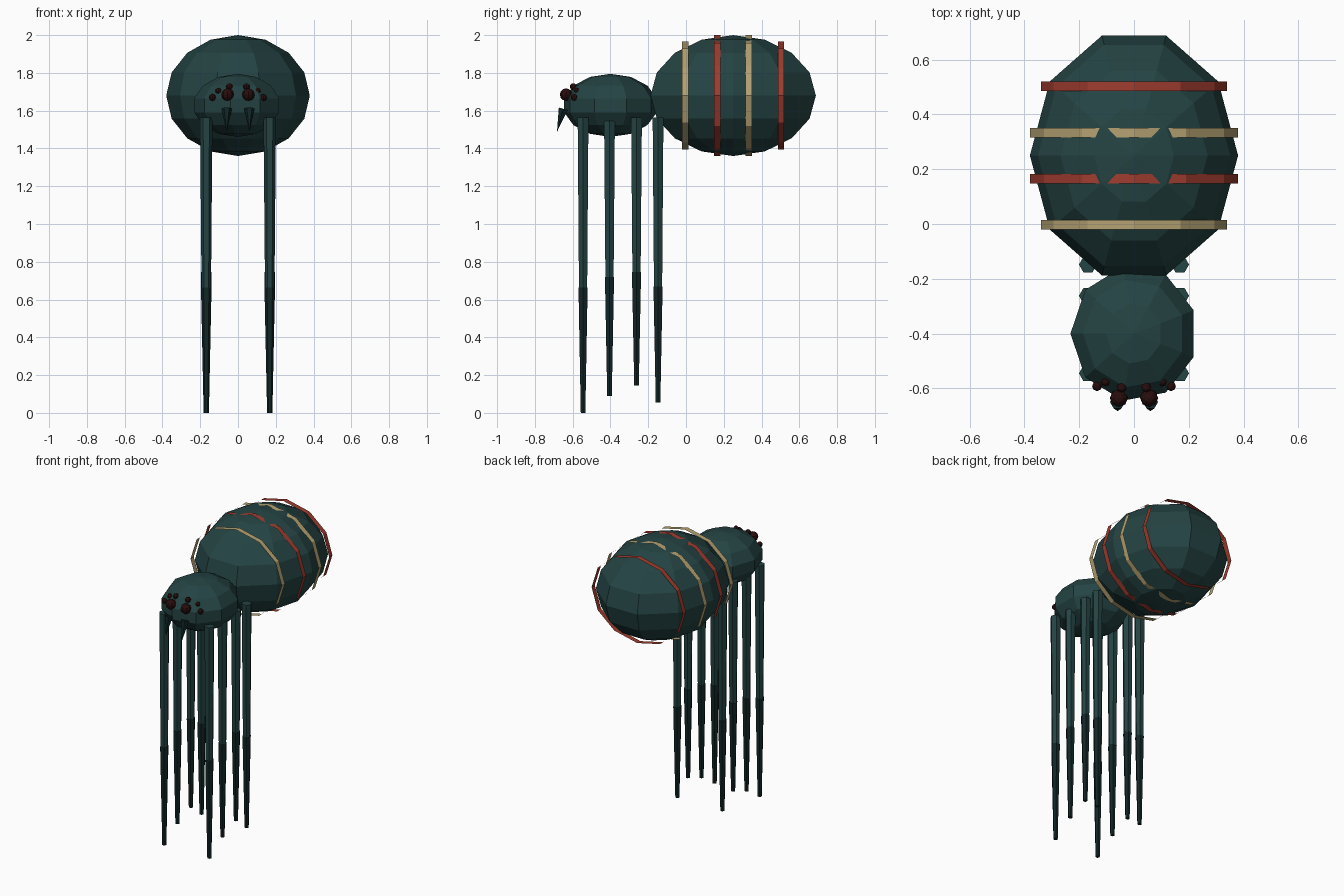
import bpy, bmesh
from math import sin, cos, pi
from mathutils import Matrix, Vector

cube = bpy.data.objects.get("Cube")
if cube:
    bpy.data.objects.remove(cube, do_unlink=True)


def material(name, rgb):
    mat = bpy.data.materials.new(name)
    mat.use_nodes = True
    mat.diffuse_color = (*rgb, 1)
    mat.node_tree.nodes["Principled BSDF"].inputs["Base Color"].default_value = (*rgb, 1)
    return mat


TEAL = material("dark_teal", (0.018, 0.056, 0.056))
DARK = material("deep_teal", (0.006, 0.019, 0.020))
EYE = material("eye_maroon", (0.022, 0.004, 0.004))
RED = material("band_red", (0.34, 0.045, 0.028))
TAN = material("band_tan", (0.46, 0.36, 0.17))


def lathe(name, profile, sides, mat, matrix, caps=True):
    """Revolve (radius, height) points round z, first vertex on -x; radius 0 is a pole."""
    bm = bmesh.new()
    rings = []
    for r, z in profile:
        if r < 1e-5:
            rings.append([bm.verts.new((0, 0, z))])
        else:
            turns = [pi + 2 * pi * i / sides for i in range(sides)]
            rings.append([bm.verts.new((r * cos(a), r * sin(a), z)) for a in turns])
    for low, high in zip(rings, rings[1:]):
        for i in range(sides):
            j = (i + 1) % sides
            corners = [low[i % len(low)], low[j % len(low)],
                       high[j % len(high)], high[i % len(high)]]
            bm.faces.new(list(dict.fromkeys(corners)))
    if caps:
        for ring in (rings[0], rings[-1]):
            if len(ring) > 1:
                bm.faces.new(ring)
    bm.transform(matrix)
    bmesh.ops.recalc_face_normals(bm, faces=bm.faces)
    mesh = bpy.data.meshes.new(name)
    bm.to_mesh(mesh)
    bm.free()
    mesh.materials.append(mat)
    obj = bpy.data.objects.new(name, mesh)
    bpy.context.collection.objects.link(obj)
    return obj


def ellipsoid(name, centre, radii, sides, rings, mat):
    angles = [pi * i / rings for i in range(rings + 1)]
    profile = [(sin(a), -cos(a)) for a in angles]
    matrix = Matrix.Translation(centre) @ Matrix.Diagonal((*radii, 1))
    lathe(name, profile, sides, mat, matrix)


def rod(name, start, end, r_start, r_end, sides, mat):
    start, end = Vector(start), Vector(end)
    axis = end - start
    turn = axis.to_track_quat('Z', 'Y').to_matrix().to_4x4()
    lathe(name, [(r_start, 0), (r_end, axis.length)], sides, mat,
          Matrix.Translation(start) @ turn)


# Body
ellipsoid("abdomen", (0, 0.25, 1.68), (0.38, 0.46, 0.32), 10, 8, TEAL)
ellipsoid("head", (0, -0.4, 1.628), (0.238, 0.255, 0.167), 9, 7, TEAL)

# Open hoops round the abdomen
hoops = [(-0.003, 0.34, TAN), (0.165, 0.38, RED), (0.333, 0.38, TAN), (0.503, 0.34, RED)]
for number, (y, radius, mat) in enumerate(hoops, 1):
    matrix = (Matrix.Translation((0, y, 1.68)) @ Matrix.Diagonal((1, 1, 0.842, 1))
              @ Matrix.Rotation(pi / 2, 4, 'X'))
    lathe(f"abdomen_band_{number}", [(radius, -0.017), (radius, 0.017)], 12, mat,
          matrix, caps=False)

# Mirrored eyes, fangs and legs
eyes = [(0.055, -0.635, 1.685, 0.033), (0.045, -0.597, 1.727, 0.018),
        (0.135, -0.592, 1.67, 0.018), (0.104, -0.577, 1.705, 0.016)]
legs = [(-0.545, 1.565, 0.655, 0.005), (-0.405, 1.545, 0.71, 0.09),
        (-0.262, 1.565, 0.735, 0.145), (-0.148, 1.565, 0.66, 0.055)]
for side, s in (("left", 1), ("right", -1)):
    for number, (x, y, z, r) in enumerate(eyes, 1):
        ellipsoid(f"{side}_eye_{number}", (s * x, y, z), (r, r, r), 8, 6, EYE)
    rod(f"{side}_fang", (s * 0.06, -0.65, 1.61), (s * 0.06, -0.683, 1.488),
        0.028, 0, 6, DARK)
    for number, (y, top, knee, foot) in enumerate(legs, 1):
        x = s * 0.168
        rod(f"{side}_upper_leg_{number}", (x, y, top), (x, y, knee), 0.033, 0.025, 6, TEAL)
        rod(f"{side}_lower_leg_{number}", (x, y, knee + 0.01), (x, y, foot),
            0.028, 0.014, 6, DARK)
        ellipsoid(f"{side}_knee_{number}", (x, y, knee), (0.027, 0.027, 0.02), 6, 4, DARK)

# Stand the feet on the ground
for obj in bpy.context.collection.objects:
    if "_leg_1" in obj.name and "lower" in obj.name:
        for v in obj.data.vertices:
            v.co.z = max(v.co.z, 0) if v.co.z > 0.1 else 0
